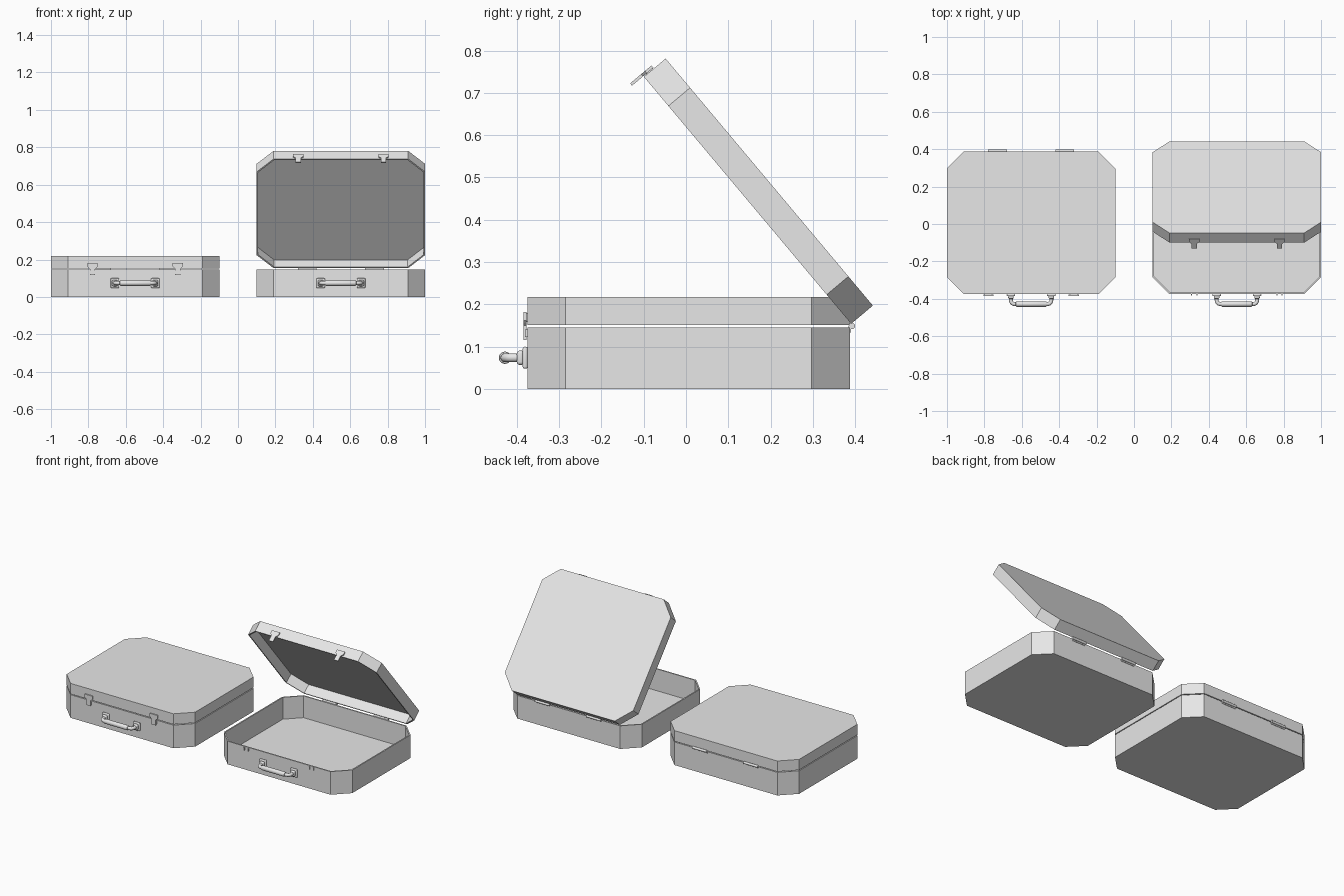
import bpy, bmesh, math
from mathutils import Matrix, Vector

if "Cube" in bpy.data.objects:
    bpy.data.objects.remove(bpy.data.objects["Cube"])

grey = bpy.data.materials.new("light_grey")
grey.use_nodes = True
grey.diffuse_color = (0.8, 0.8, 0.8, 1)
grey.node_tree.nodes["Principled BSDF"].inputs["Base Color"].default_value = (0.8, 0.8, 0.8, 1)

HALF_W, FRONT, BACK, CUT, WALL = 0.45, -0.375, 0.387, 0.09, 0.008
SEAM_LOW, SEAM_HIGH, TOP = 0.146, 0.151, 0.218
HINGE = Vector((0, 0.392, 0.149))


def finish(name, bm, matrix, smooth=False):
    bmesh.ops.recalc_face_normals(bm, faces=bm.faces[:])
    mesh = bpy.data.meshes.new(name)
    bm.to_mesh(mesh)
    bm.free()
    mesh.materials.append(grey)
    obj = bpy.data.objects.new(name, mesh)
    bpy.context.collection.objects.link(obj)
    obj.matrix_world = matrix
    if smooth:
        bpy.ops.object.select_all(action='DESELECT')
        obj.select_set(True)
        bpy.context.view_layer.objects.active = obj
        bpy.ops.object.shade_smooth_by_angle(angle=math.radians(35))
    return obj


def octagon(bm, inset, z):
    """Ring of vertices: a rectangle with cut corners."""
    x, f, b = HALF_W - inset, FRONT + inset, BACK - inset
    c = CUT - inset * 0.586
    pts = [(x - c, f), (x, f + c), (x, b - c), (x - c, b),
           (c - x, b), (-x, b - c), (-x, f + c), (c - x, f)]
    return [bm.verts.new((px, py, z)) for px, py in pts]


def tray(name, closed_z, rim_z, matrix):
    """Thin-walled hollow shell, closed at one end."""
    bm = bmesh.new()
    floor_z = closed_z + math.copysign(WALL, rim_z - closed_z)
    rings = [octagon(bm, i, z) for i, z in
             ((0, closed_z), (0, rim_z), (WALL, rim_z), (WALL, floor_z))]
    for a, b in zip(rings, rings[1:]):
        for i in range(8):
            j = (i + 1) % 8
            bm.faces.new((a[i], a[j], b[j], b[i]))
    bm.faces.new(rings[0])
    bm.faces.new(rings[-1])
    finish(name, bm, matrix)


def box(name, centre, size, matrix, bevel=0):
    bm = bmesh.new()
    bmesh.ops.create_cube(bm, size=1, matrix=Matrix.Translation(centre) @ Matrix.Diagonal((*size, 1)))
    if bevel:
        bmesh.ops.bevel(bm, geom=bm.edges[:], offset=bevel, segments=3, affect='EDGES', profile=0.5)
    finish(name, bm, matrix, smooth=bevel > 0)


def rod(name, centre, radius, length, matrix, bevel=0):
    """Cylinder lying along x."""
    bm = bmesh.new()
    bmesh.ops.create_cone(bm, cap_ends=True, segments=20, radius1=radius, radius2=radius, depth=length,
                          matrix=Matrix.Translation(centre) @ Matrix.Rotation(math.pi / 2, 4, 'Y'))
    if bevel:
        ends = [e for e in bm.edges if abs(e.verts[0].co.x - e.verts[1].co.x) < 1e-4]
        bmesh.ops.bevel(bm, geom=ends, offset=bevel, segments=2, affect='EDGES', profile=0.5)
    finish(name, bm, matrix, smooth=True)


def tube(name, points, radius, matrix):
    """Round bar along a path."""
    curve = bpy.data.curves.new(name + "_path", 'CURVE')
    curve.dimensions = '3D'
    curve.bevel_depth, curve.bevel_resolution = radius, 4
    curve.use_fill_caps = True
    spline = curve.splines.new('POLY')
    spline.points.add(len(points) - 1)
    for p, co in zip(spline.points, points):
        p.co = (*co, 1)
    temp = bpy.data.objects.new(name + "_path", curve)
    mesh = bpy.data.meshes.new_from_object(temp)
    bm = bmesh.new()
    bm.from_mesh(mesh)
    bpy.data.objects.remove(temp)
    bpy.data.meshes.remove(mesh)
    finish(name, bm, matrix, smooth=True)


def latch(name, x, matrix):
    """T-shaped hasp that hangs from the lid over the seam."""
    half = [(0.014, 0.116), (0.014, 0.150), (0.021, 0.156), (0.027, 0.162), (0.027, 0.182)]
    outline = half + [(-px, pz) for px, pz in reversed(half)]
    bm = bmesh.new()
    face = bm.faces.new([bm.verts.new((x + px, FRONT - 0.002, pz)) for px, pz in outline])
    new = bmesh.ops.extrude_face_region(bm, geom=[face])["geom"]
    bmesh.ops.translate(bm, vec=(0, -0.007, 0), verts=[v for v in new if isinstance(v, bmesh.types.BMVert)])
    finish(name, bm, matrix)
    box(name + "_mount", (x, FRONT - 0.001, 0.169), (0.04, 0.006, 0.022), matrix)


def handle(prefix, matrix):
    z, y = 0.074, -0.428
    # Bent bar: legs out of the front wall with rounded corners
    corner = [(0.088 + 0.02 * math.cos(a), y + 0.02 + 0.02 * math.sin(a), z)
              for a in (-i * math.pi / 12 for i in range(7))]
    right = [(0.108, FRONT, z)] + corner
    tube(prefix + "_handle_bar", right + [(-px, py, pz) for px, py, pz in reversed(right)], 0.0105, matrix)
    rod(prefix + "_handle_grip", (0, y, z), 0.0145, 0.165, matrix, bevel=0.004)
    for side, s in (("left", 1), ("right", -1)):
        box(f"{prefix}_handle_plate_{side}", (s * 0.108, FRONT - 0.005, z), (0.046, 0.012, 0.052), matrix, 0.005)
        box(f"{prefix}_handle_socket_{side}", (s * 0.108, FRONT - 0.016, z), (0.03, 0.018, 0.034), matrix, 0.007)


def case(prefix, x, angle):
    place = Matrix.Translation((x, 0, 0))
    swing = (place @ Matrix.Translation(HINGE) @ Matrix.Rotation(math.radians(-angle), 4, 'X')
             @ Matrix.Translation(-HINGE))
    tray(prefix + "_base", 0, SEAM_LOW, place)
    tray(prefix + "_lid", TOP, SEAM_HIGH, swing)
    handle(prefix, place)
    for side, s in (("left", 1), ("right", -1)):
        latch(f"{prefix}_latch_{side}", s * 0.228, swing)
        # Catch pins on the base
        for n, dx in enumerate((-0.014, 0.014)):
            box(f"{prefix}_catch_{side}_{n}", (s * 0.228 + dx, FRONT - 0.002, 0.132), (0.005, 0.008, 0.018), place)
        # Hinge barrel and its leaves
        rod(f"{prefix}_hinge_{side}", HINGE + Vector((s * 0.18, 0, 0)), 0.0075, 0.1, place)
        box(f"{prefix}_hinge_leaf_{side}", (s * 0.18, BACK, 0.142), (0.1, 0.005, 0.016), place)


case("closed", -0.55, 0)
case("open", 0.55, 50)
